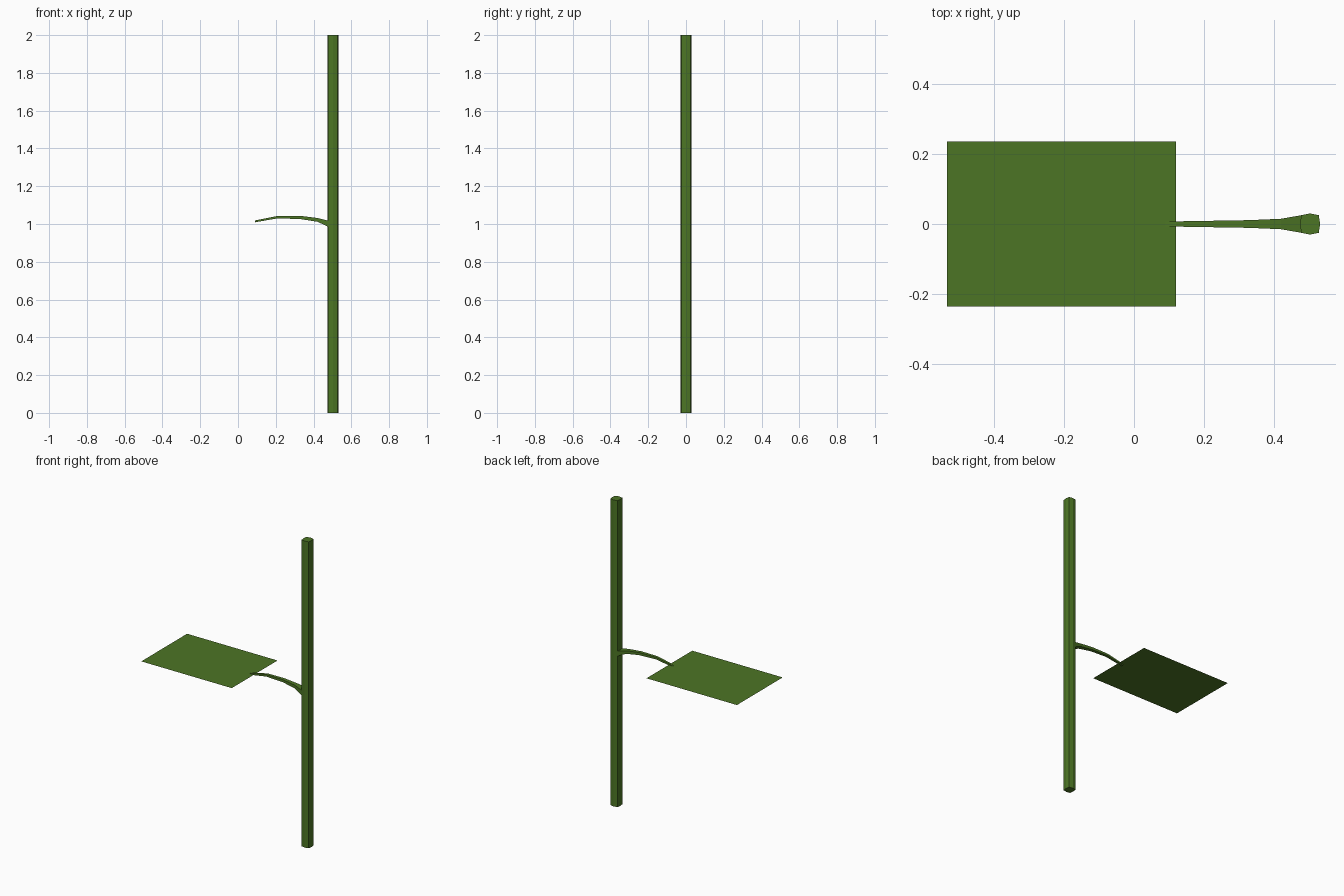
import bpy

if "Cube" in bpy.data.objects:
    bpy.data.objects.remove(bpy.data.objects["Cube"])

green = bpy.data.materials.new("leaf green")
green.diffuse_color = (0.073, 0.178, 0.018, 1)
green.use_nodes = True
green.node_tree.nodes["Principled BSDF"].inputs["Base Color"].default_value = green.diffuse_color


def make(name, verts, faces):
    mesh = bpy.data.meshes.new(name)
    mesh.from_pydata(verts, [], faces)
    mesh.materials.append(green)
    mesh.update()
    ob = bpy.data.objects.new(name, mesh)
    bpy.context.collection.objects.link(ob)
    return ob


def loft(name, rings):
    # Join rings of equal size (counter-clockwise seen from the end) and cap both ends
    n = len(rings[0])
    verts = [p for r in rings for p in r]
    faces = [(k * n + i, k * n + (i + 1) % n, (k + 1) * n + (i + 1) % n, (k + 1) * n + i)
             for k in range(len(rings) - 1) for i in range(n)]
    last = (len(rings) - 1) * n
    faces += [tuple(reversed(range(n))), tuple(range(last, last + n))]
    return make(name, verts, faces)


# Upright stalk: eight sides, squarish section
cx = 0.502
section = [(0.029, 0), (0.025, 0.025), (0, 0.03), (-0.025, 0.025),
           (-0.028, 0), (-0.025, -0.025), (0, -0.03), (0.025, -0.025)]
loft("stalk", [[(cx + x, y, z) for x, y in section] for z in (0, 2)])

# Arched leaf stem: x, bottom z, top z, half width, flaring into the stalk
path = [(0.09, 1.009, 1.019, 0.007), (0.21, 1.030, 1.043, 0.009),
        (0.33, 1.026, 1.043, 0.011), (0.42, 1.012, 1.032, 0.015),
        (0.477, 0.986, 1.018, 0.025)]
loft("leaf_stem", [[(x, -w, lo), (x, w, lo), (x, w, hi), (x, -w, hi)]
                   for x, lo, hi, w in path])

# Flat leaf card
x0, x1, w, z = -0.533, 0.12, 0.236, 1.017
make("leaf", [(x0, -w, z), (x1, -w, z), (x1, w, z), (x0, w, z)], [(0, 1, 2, 3)])
